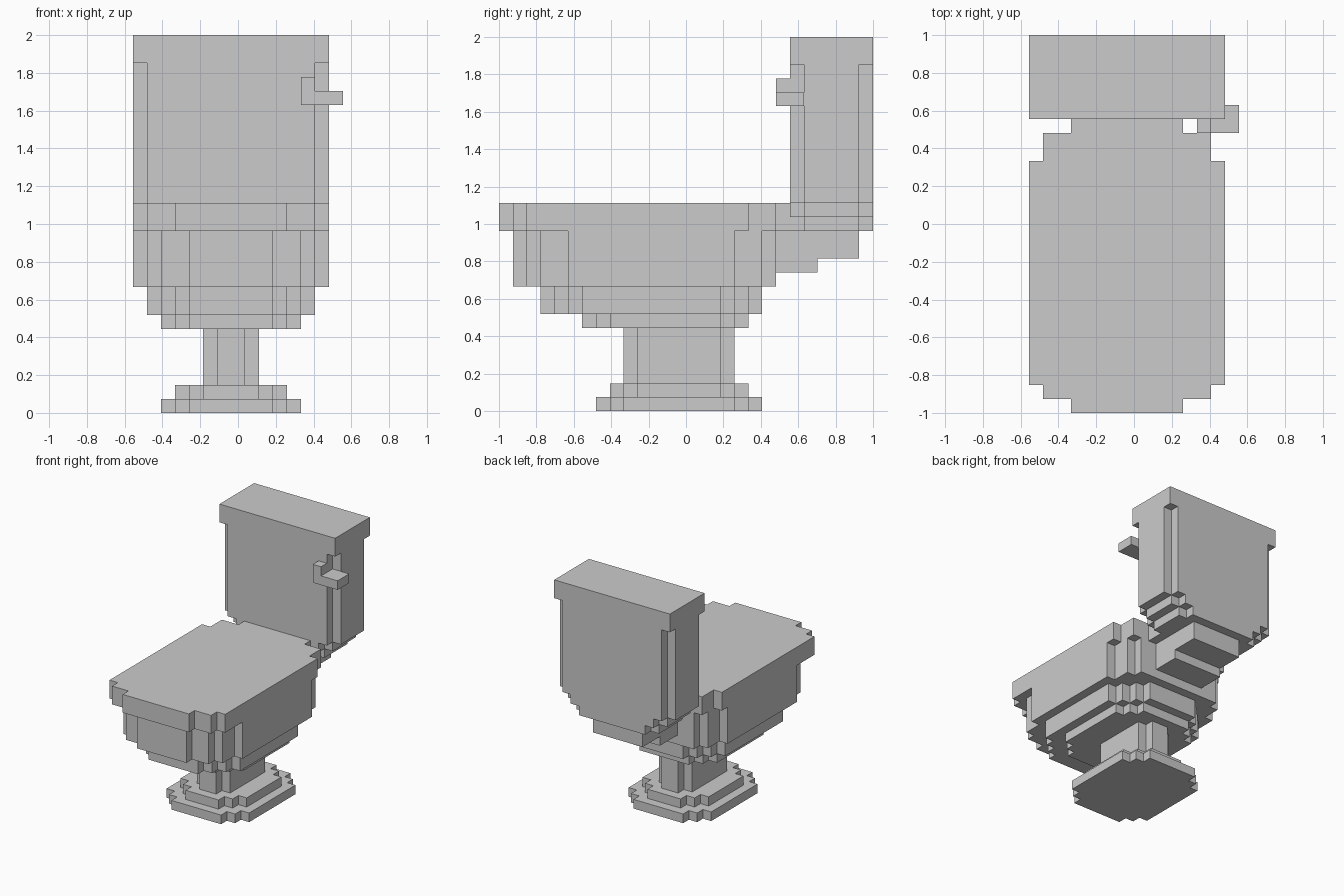
import bpy, bmesh, math
from mathutils import Vector

if "Cube" in bpy.data.objects:
    bpy.data.objects.remove(bpy.data.objects["Cube"])

# Everything sits on a block grid: 15 x 27 x 27 cells, 27 cells = 2 units
CELL = 2 / 27
ORIGIN = Vector((-7.5, -13.5, 0))
MID = 7                                   # symmetry column of the body
parts = {}


def box(name, x, y, z):
    """Fill a block of cells for a part."""
    parts.setdefault(name, set()).update(
        (i, j, k) for i in range(*x) for j in range(*y) for k in range(*z))


def slab(name, z, steps):
    """Symmetric layer with stepped corners: steps are (half width, y start, y end)."""
    for half, y0, y1 in steps:
        box(name, (MID - half, MID + half), (y0, y1), z)


# Foot and pedestal column
slab("foot", (0, 1), [(5, 9, 17), (4, 8, 18), (3, 7, 19)])
slab("foot", (1, 2), [(4, 10, 16), (3, 9, 17), (2, 8, 18)])
slab("pedestal", (2, 6), [(2, 10, 16), (1, 9, 17)])

# Bowl widening upwards
slab("bowl", (6, 7), [(5, 8, 16), (4, 7, 17), (3, 6, 18)])
slab("bowl", (7, 9), [(6, 6, 16), (5, 5, 17), (4, 4, 18), (3, 3, 19)])
slab("bowl", (9, 13), [(7, 5, 17), (6, 3, 19), (5, 2, 20), (3, 1, 20)])

# Neck under the tank
slab("tank_support", (10, 11), [(3, 20, 23)])
slab("tank_support", (11, 13), [(3, 20, 26)])

# Closed seat
slab("seat", (13, 15), [(7, 2, 18), (6, 1, 20), (4, 0, 21)])

# Tank with stepped underside, notched corners and lid
for z, half in (((13, 14), 5), ((14, 15), 6), ((15, 25), 7)):
    slab("tank", z, [(half, 22, 26), (half - 1, 21, 27)])
slab("tank_lid", (25, 27), [(7, 21, 27)])

# Flush handle
box("flush_handle", (12, 15), (20, 21), (22, 23))
box("flush_handle", (13, 15), (21, 22), (22, 23))
box("flush_handle", (12, 13), (20, 21), (23, 24))

# Turn each part into a mesh, keeping only outer faces and merging flat areas
solid = set().union(*parts.values())
for name, cells in parts.items():
    bm = bmesh.new()
    verts = {}

    def vert(p):
        if p not in verts:
            verts[p] = bm.verts.new((Vector(p) + ORIGIN) * CELL)
        return verts[p]

    for c in sorted(cells):
        for axis in range(3):
            for side in (0, 1):
                near = list(c)
                near[axis] += 2 * side - 1
                if tuple(near) in solid:
                    continue
                u, v = (axis + 1) % 3, (axis + 2) % 3
                quad = []
                for a, b in ((0, 0), (1, 0), (1, 1), (0, 1)):
                    p = list(c)
                    p[axis] += side
                    p[u] += a
                    p[v] += b
                    quad.append(vert(tuple(p)))
                bm.faces.new(quad if side else quad[::-1])
    bmesh.ops.dissolve_limit(bm, angle_limit=math.radians(1),
                             verts=bm.verts, edges=bm.edges)
    mesh = bpy.data.meshes.new(name)
    bm.to_mesh(mesh)
    bm.free()
    bpy.context.collection.objects.link(bpy.data.objects.new(name, mesh))
